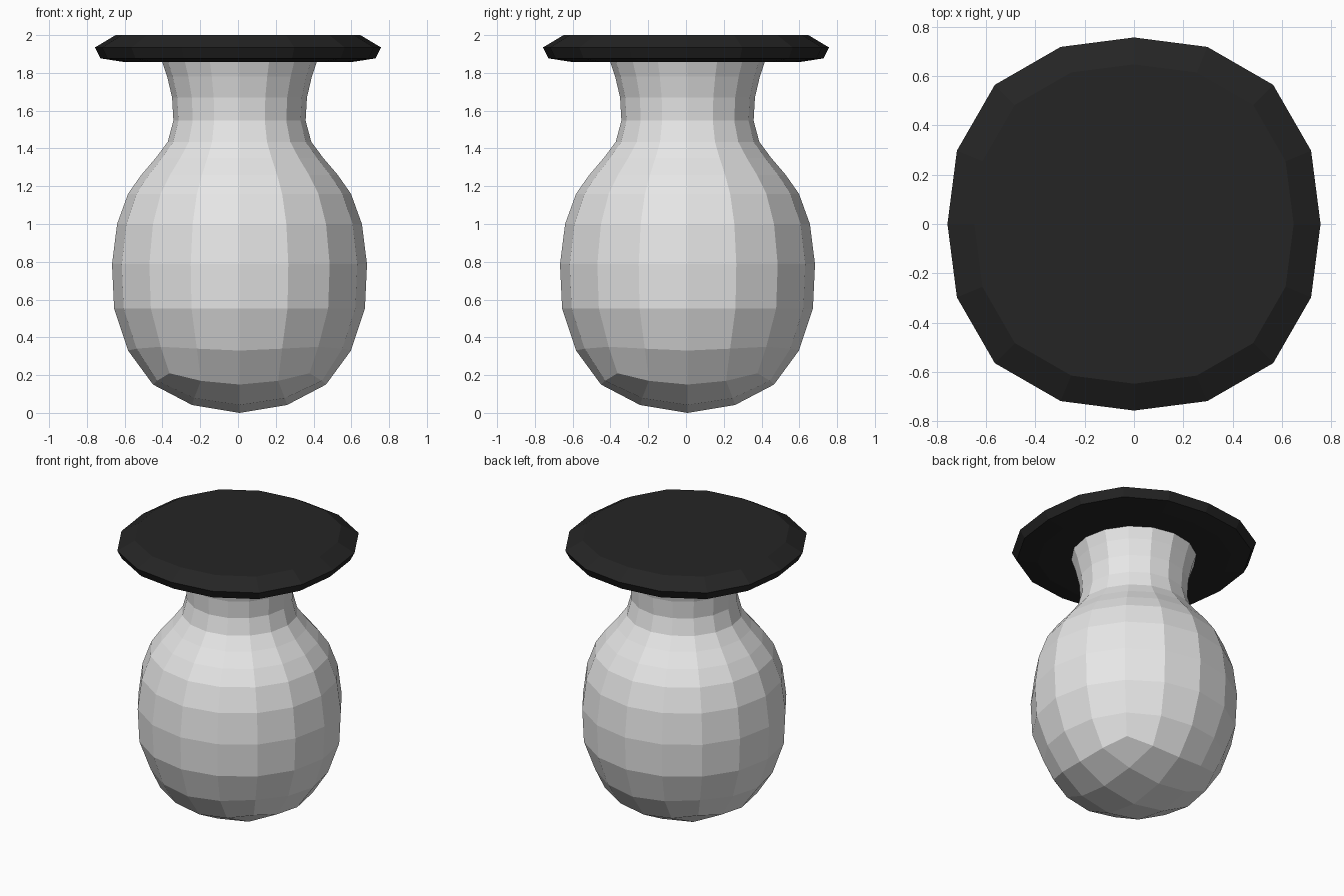
import bpy
import bmesh
from math import sin, cos, pi

cube = bpy.data.objects.get("Cube")
if cube:
    bpy.data.objects.remove(cube, do_unlink=True)

SIDES = 16


def make_material(name, value):
    mat = bpy.data.materials.new(name)
    mat.use_nodes = True
    colour = (value, value, value, 1)
    mat.diffuse_color = colour
    bsdf = next(n for n in mat.node_tree.nodes if n.type == 'BSDF_PRINCIPLED')
    bsdf.inputs["Base Color"].default_value = colour
    return mat


def finish(bm, name, mat, location=(0, 0, 0)):
    bmesh.ops.recalc_face_normals(bm, faces=bm.faces)
    mesh = bpy.data.meshes.new(name)
    bm.to_mesh(mesh)
    bm.free()
    mesh.materials.append(mat)
    obj = bpy.data.objects.new(name, mesh)
    obj.location = location
    bpy.context.collection.objects.link(obj)
    return obj


def ring(bm, radius, z, bulge=0, lift=0):
    """Sixteen-sided loop; bulge and lift push out and raise the diagonals."""
    loop = []
    for i in range(SIDES):
        a = 2 * pi * i / SIDES
        diagonal = (1 - cos(4 * a)) / 2
        r = radius * (1 + bulge * diagonal)
        loop.append(bm.verts.new((r * cos(a), r * sin(a), z + lift * diagonal)))
    return loop


def bridge(bm, low, high):
    for i in range(SIDES):
        j = (i + 1) % SIDES
        bm.faces.new((low[i], low[j], high[j], high[i]))


# Vase: a rounded four by four grid underneath, then stacked rings
bm = bmesh.new()
reach = {0: 0, 1: 0.252, 2: 0.458}
rise = {0: 0, 1: 0.042, 2: 0.15}


def grid_point(u, v):
    x = reach[abs(u)] * (1 - 0.19 * (v / 2) ** 2)
    y = reach[abs(v)] * (1 - 0.19 * (u / 2) ** 2)
    if u < 0:
        x = -x
    if v < 0:
        y = -y
    return x, y, rise[abs(u)] + rise[abs(v)] - 0.09 * (u * v / 4) ** 2


span = range(-2, 3)
grid = {(u, v): bm.verts.new(grid_point(u, v)) for u in span for v in span}
for u in range(-2, 2):
    for v in range(-2, 2):
        bm.faces.new([grid[u, v], grid[u + 1, v], grid[u + 1, v + 1], grid[u, v + 1]])

# Grid border in angular order, starting from +x
clamp = lambda n: max(-2, min(2, n))
wave = lambda i: clamp(4 - abs((i % SIDES) - 8)) * -1
loop = [grid[wave(i), wave(i - 4)] for i in range(SIDES)]

profile = [(0.59, 0.33), (0.664, 0.553), (0.675, 0.787), (0.648, 1.0),
           (0.59, 1.16), (0.52, 1.26), (0.443, 1.35), (0.38, 1.435),
           (0.35, 1.547), (0.357, 1.67), (0.383, 1.78), (0.41, 1.86),
           (0.415, 1.9)]
for k, (radius, z) in enumerate(profile):
    upper = ring(bm, radius, z, lift=0.02 if k == 0 else 0)
    bridge(bm, loop, upper)
    loop = upper
finish(bm, "vase_body", make_material("light grey", 0.8), (0.008, 0.008, 0))

# Lid: a flat bevelled disc, slightly squared on the diagonals
bm = bmesh.new()
loops = [ring(bm, r, z, bulge=0.055) for r, z in
         [(0.6, 1.857), (0.728, 1.877), (0.757, 1.935), (0.648, 2.0)]]
for low, high in zip(loops, loops[1:]):
    bridge(bm, low, high)
bm.faces.new(loops[0])
bm.faces.new(loops[-1])
finish(bm, "lid", make_material("near black", 0.018))
